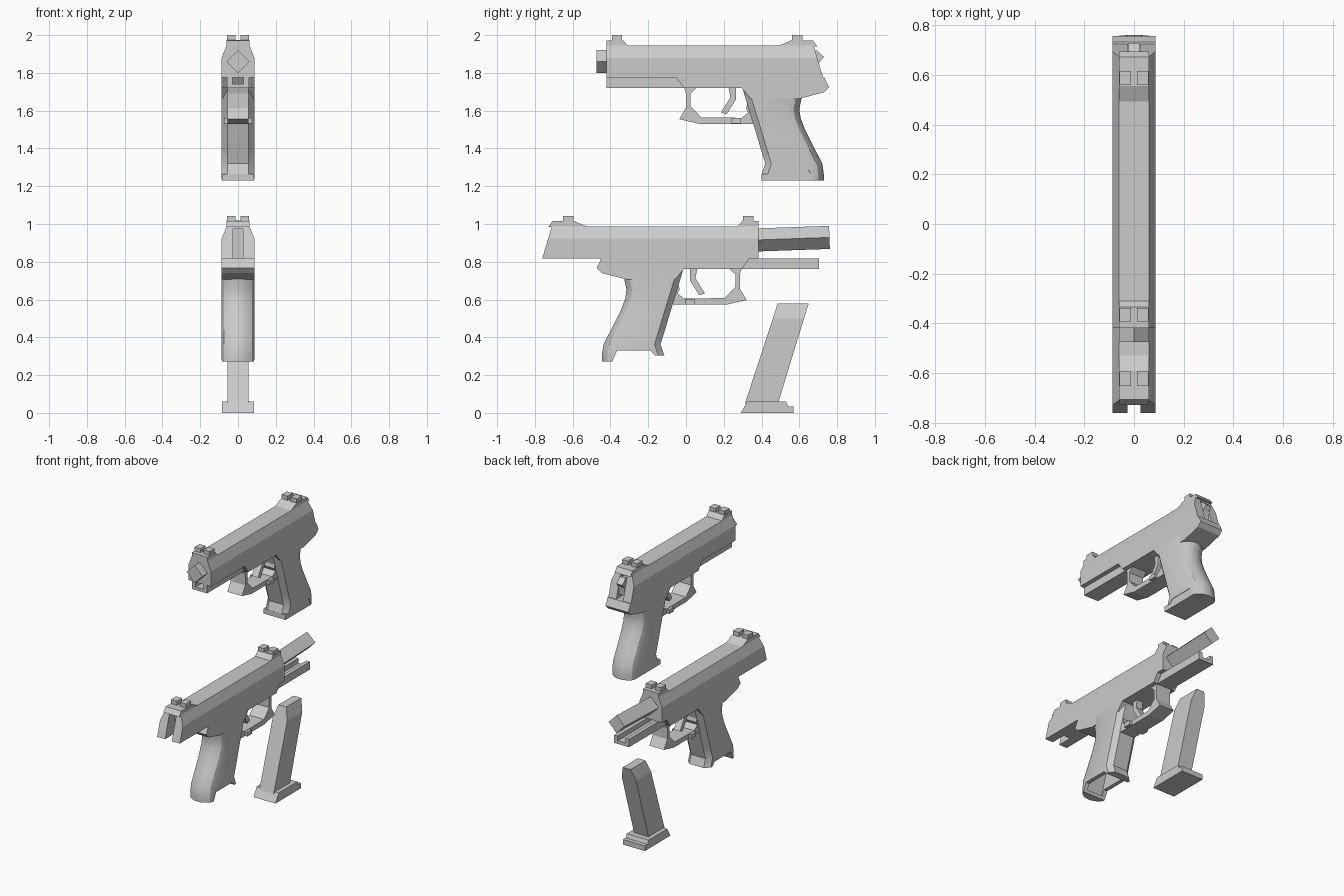
import bpy, bmesh, math
from mathutils import Matrix, Vector

if "Cube" in bpy.data.objects:
    bpy.data.objects.remove(bpy.data.objects["Cube"])


def finish(name, bm, mat):
    bmesh.ops.recalc_face_normals(bm, faces=bm.faces)
    me = bpy.data.meshes.new(name)
    bm.to_mesh(me)
    bm.free()
    me.transform(mat)
    ob = bpy.data.objects.new(name, me)
    bpy.context.scene.collection.objects.link(ob)
    return ob


def loft(name, rings, mat=Matrix()):
    """Skin a list of equal-length point rings and cap both ends."""
    bm = bmesh.new()
    rows = [[bm.verts.new(p) for p in r] for r in rings]
    n = len(rows[0])
    for a, b in zip(rows, rows[1:]):
        for i in range(n):
            j = (i + 1) % n
            bm.faces.new((a[i], a[j], b[j], b[i]))
    bm.faces.new(rows[0])
    bm.faces.new(rows[-1])
    return finish(name, bm, mat)


def side(name, pts, hw, mat=Matrix(), cx=0.0):
    """Side profile (y, z) extruded across x."""
    return loft(name, [[(cx + s * hw, y, z) for y, z in pts] for s in (-1, 1)], mat)


def rect(y0, y1, z0, z1):
    return [(y0, z0), (y1, z0), (y1, z1), (y0, z1)]


def cut(ob, *cutters):
    for c in cutters:
        c.hide_render = True
        m = ob.modifiers.new("cut", 'BOOLEAN')
        m.operation, m.object, m.solver = 'DIFFERENCE', c, 'EXACT'
    dg = bpy.context.evaluated_depsgraph_get()
    me = bpy.data.meshes.new_from_object(ob.evaluated_get(dg))
    ob.modifiers.clear()
    ob.data = me
    for c in cutters:
        bpy.data.objects.remove(c)


def smooth(ob, deg):
    for p in ob.data.polygons:
        p.use_smooth = True
    ob.data.set_sharp_from_angle(angle=math.radians(deg))


W = 0.087  # half width of the body


def magazine(tag, M):
    body = [(.05, .312, .487, .055), (.50, .46, .625, .055), (.58, .485, .65, .03)]
    loft(tag + "_magazine_body",
         [[(-w, a, z), (w, a, z), (w, b, z), (-w, b, z)] for z, a, b, w in body], M)
    side(tag + "_magazine_base",
         [(.29, 0), (.57, 0), (.57, .035), (.54, .035), (.53, .06), (.325, .06)], .084, M)


def sight(tag, base, y0, y1, M):
    side(tag + "_base", base, .06, M)
    for s in (-1, 1):
        side(tag + "_post", rect(y0, y1, 1.96, 2.0), .023, M, s * .035)


def grip(tag, M):
    # z, front y, back y
    rows = [(1.72, .30, .61), (1.68, .31, .612), (1.655, .318, .61), (1.61, .331, .60),
            (1.56, .347, .607), (1.50, .365, .63), (1.40, .395, .68), (1.32, .42, .722),
            (1.262, .40, .73), (1.23, .40, .73)]
    rings = []
    for z, f, b in rows:
        half = [(.055, f), (W, f + .032), (W, b - .06), (.075, b - .03), (.045, b - .009), (.015, b)]
        rings.append([(x, y, z) for x, y in half] + [(-x, y, z) for x, y in reversed(half)])
    g = loft(tag + "_grip", rings, M)
    # stepped bottom edge and magazine well
    step = side("cutter_step", [(.675, 1.23), (.65, 1.287), (.475, 1.287), (.45, 1.262),
                                (.36, 1.262), (.36, 1.2), (.675, 1.2)], .2, M)
    well = side("cutter_well", [(.675, 1.25), (.535, 1.68), (.36, 1.68), (.485, 1.25)], .06, M)
    cut(g, step, well)
    smooth(g, 32)


def pistol(tag, M, back, tilt, cocked):
    S = M @ Matrix.Translation((0, back, 0))  # the slide can be drawn back

    # slide with chamfered top, raked rear and hammer slot
    sec = [(-W, 1.775), (W, 1.775), (W, 1.88), (.06, 1.945), (-.06, 1.945), (-W, 1.88)]
    slide = loft(tag + "_slide", [[(x, -.42, z) for x, z in sec],
                                  [(x, .675 + (1.945 - z) * .3, z) for x, z in sec]], S)
    cut(slide, side("cutter_slot", rect(.62, .85, 1.7, 1.93), .026, S))

    # sights
    sight(tag + "_front_sight", [(-.42, 1.94), (-.42, 1.972), (-.335, 1.975), (-.305, 1.94)],
          -.393, -.338, S)
    sight(tag + "_rear_sight", [(.49, 1.943), (.555, 1.972), (.672, 1.972), (.695, 1.94)],
          .56, .617, S)

    # diamond-section barrel
    pivot = Matrix.Translation((0, .27, 1.86))
    B = M @ pivot @ Matrix.Rotation(-tilt, 4, 'X')
    r = .061
    loft(tag + "_barrel", [[(r, y, 0), (0, y, r), (-r, y, 0), (0, y, -r)] for y in (-.745, -.2)], B)

    # frame and channelled dust cover
    side(tag + "_frame", [(-.05, 1.775), (-.012, 1.72), (.295, 1.72), (.34, 1.665), (.595, 1.662),
                          (.73, 1.697), (.757, 1.725), (.733, 1.775)], W, M)
    u = [(-.057, 1.72), (.057, 1.72), (.057, 1.775), (.03, 1.775), (.03, 1.742),
         (-.03, 1.742), (-.03, 1.775), (-.057, 1.775)]
    loft(tag + "_dust_cover", [[(x, y, z) for x, z in u] for y in (-.42, .0)], M)

    # trigger guard, trigger and release lever
    side(tag + "_trigger_guard",
         [(-.01, 1.725), (0, 1.69), (0, 1.615), (-.036, 1.555), (.07, 1.53), (.35, 1.53),
          (.39, 1.56), (.39, 1.66), (.33, 1.66), (.318, 1.61), (.33, 1.59), (.295, 1.562),
          (.08, 1.565), (.023, 1.625), (.023, 1.69), (.06, 1.725)], .056, M)
    side(tag + "_trigger", [(.265, 1.725), (.265, 1.66), (.215, 1.58), (.185, 1.59),
                            (.235, 1.67), (.225, 1.725)][::-1], .024, M)
    side(tag + "_release_lever", rect(.24, .29, 1.532, 1.56), .075, M)

    grip(tag, M)
    if cocked:
        side(tag + "_hammer", [(.70, 1.80), (.61, 1.80), (.61, 1.90), (.692, 1.92),
                               (.73, 1.885), (.705, 1.855)], .0225, M)


turn = Matrix.Rotation(math.pi, 4, 'Z')

# complete pistol on top, with its magazine seated
pistol("upper", Matrix(), 0, 0, True)
magazine("upper", Matrix.Translation((0, .97, 1.23)) @ turn)

# turned pistol below with slide drawn back, and its loose magazine
pistol("lower", Matrix.Translation((0, .285, -.957)) @ turn, .32, .035, False)
magazine("lower", Matrix())
